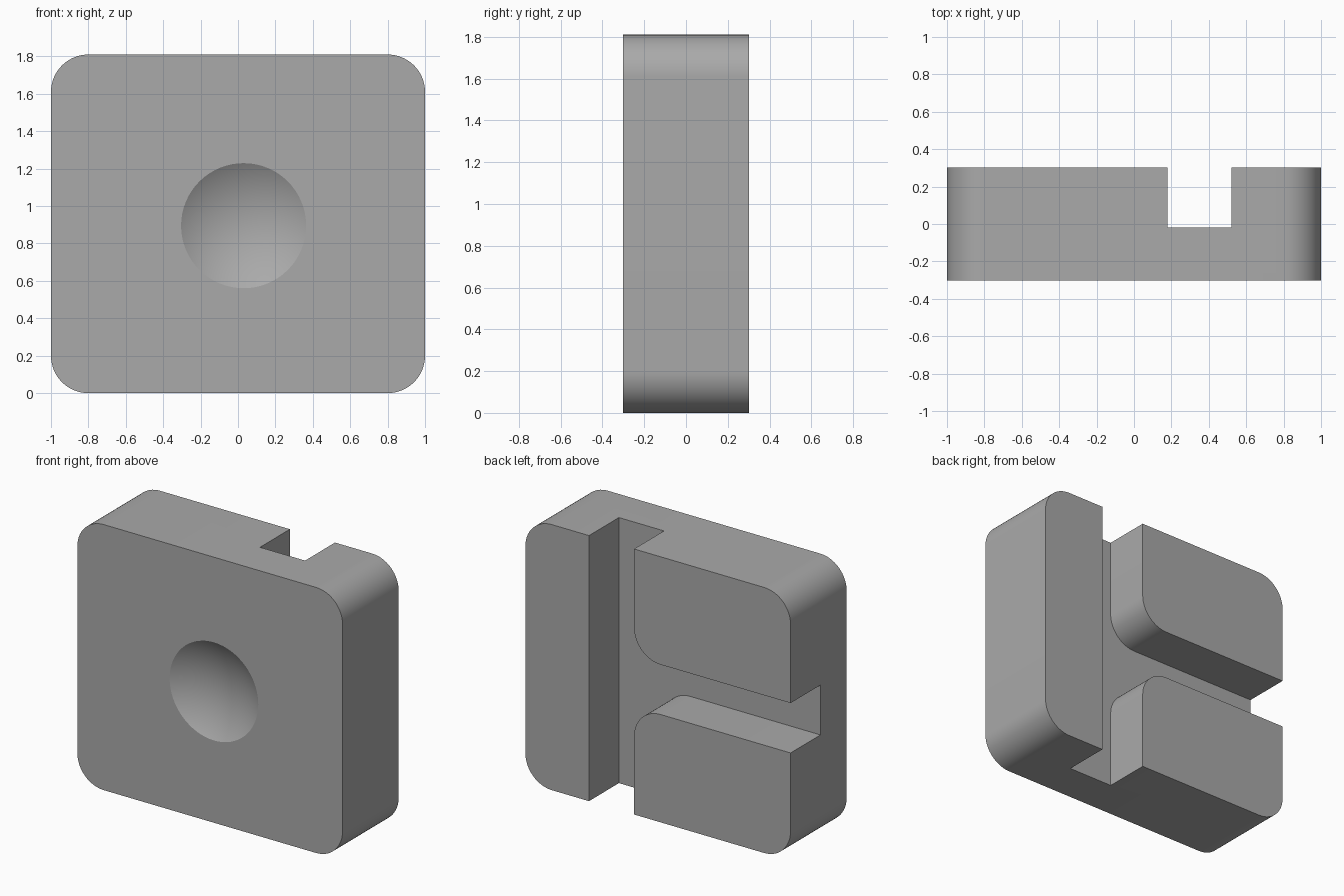
import bpy, bmesh, math

if "Cube" in bpy.data.objects:
    bpy.data.objects.remove(bpy.data.objects["Cube"])

HEIGHT = 1.81
HALF_DEPTH = 0.302
RADIUS = 0.2
MID_Z = HEIGHT / 2


def arc(cx, cz, start, end, r=RADIUS, steps=16):
    """Points of an arc in the x-z plane, angles in degrees."""
    angles = [math.radians(start + (end - start) * i / steps) for i in range(steps + 1)]
    return [(cx + r * math.cos(a), cz + r * math.sin(a)) for a in angles]


def extrude_profile(name, points, y0, y1):
    """Solid made by sweeping an x-z outline along y."""
    bm = bmesh.new()
    face = bm.faces.new([bm.verts.new((x, y0, z)) for x, z in points])
    swept = bmesh.ops.extrude_face_region(bm, geom=[face])["geom"]
    moved = [v for v in swept if isinstance(v, bmesh.types.BMVert)]
    bmesh.ops.translate(bm, verts=moved, vec=(0, y1 - y0, 0))
    bmesh.ops.recalc_face_normals(bm, faces=bm.faces)
    mesh = bpy.data.meshes.new(name)
    bm.to_mesh(mesh)
    bm.free()
    obj = bpy.data.objects.new(name, mesh)
    bpy.context.collection.objects.link(obj)
    return obj


def cut(target, cutter):
    """Subtract the cutter and discard it."""
    bpy.context.view_layer.objects.active = target
    mod = target.modifiers.new("cut", "BOOLEAN")
    mod.operation = "DIFFERENCE"
    mod.solver = "EXACT"
    mod.object = cutter
    cutter.hide_render = True
    bpy.ops.object.modifier_apply(modifier=mod.name)
    bpy.data.objects.remove(cutter, do_unlink=True)


# Rounded square body
c, top, low = 1 - RADIUS, HEIGHT - RADIUS, RADIUS
outline = (arc(c, low, -90, 0) + arc(c, top, 0, 90)
           + arc(-c, top, 90, 180) + arc(-c, low, 180, 270))
body = extrude_profile("block_body", outline, -HALF_DEPTH, HALF_DEPTH)

# T-shaped channel in the back, with rounded inner corners
left, right, half = 0.18, 0.52, 0.17
channel = ([(right, -0.2), (right, HEIGHT + 0.2), (left, HEIGHT + 0.2)]
           + arc(left - RADIUS, MID_Z + half + RADIUS, 0, -90)
           + [(-1.2, MID_Z + half), (-1.2, MID_Z - half)]
           + arc(left - RADIUS, MID_Z - half - RADIUS, 90, 0)
           + [(left, -0.2)])
cut(body, extrude_profile("channel_cutter", channel, -0.02, 0.5))

# Shallow spherical dimple in the front
rim, depth = 0.335, 0.095
ball = (rim ** 2 + depth ** 2) / (2 * depth)
bpy.ops.mesh.primitive_uv_sphere_add(
    segments=64, ring_count=48, radius=ball,
    location=(0.03, -HALF_DEPTH + depth - ball, 0.895), rotation=(math.pi / 2, 0, 0))
dimple = bpy.context.object
dimple.name = "dimple_cutter"
cut(body, dimple)

# Single grey finish
grey = bpy.data.materials.new("grey")
grey.diffuse_color = (0.40, 0.40, 0.40, 1)
grey.use_nodes = True
grey.node_tree.nodes["Principled BSDF"].inputs["Base Color"].default_value = grey.diffuse_color
body.data.materials.clear()
body.data.materials.append(grey)
for poly in body.data.polygons:
    poly.material_index = 0

bpy.ops.object.select_all(action="DESELECT")
body.select_set(True)
bpy.context.view_layer.objects.active = body
bpy.ops.object.shade_smooth_by_angle(angle=math.radians(25))
